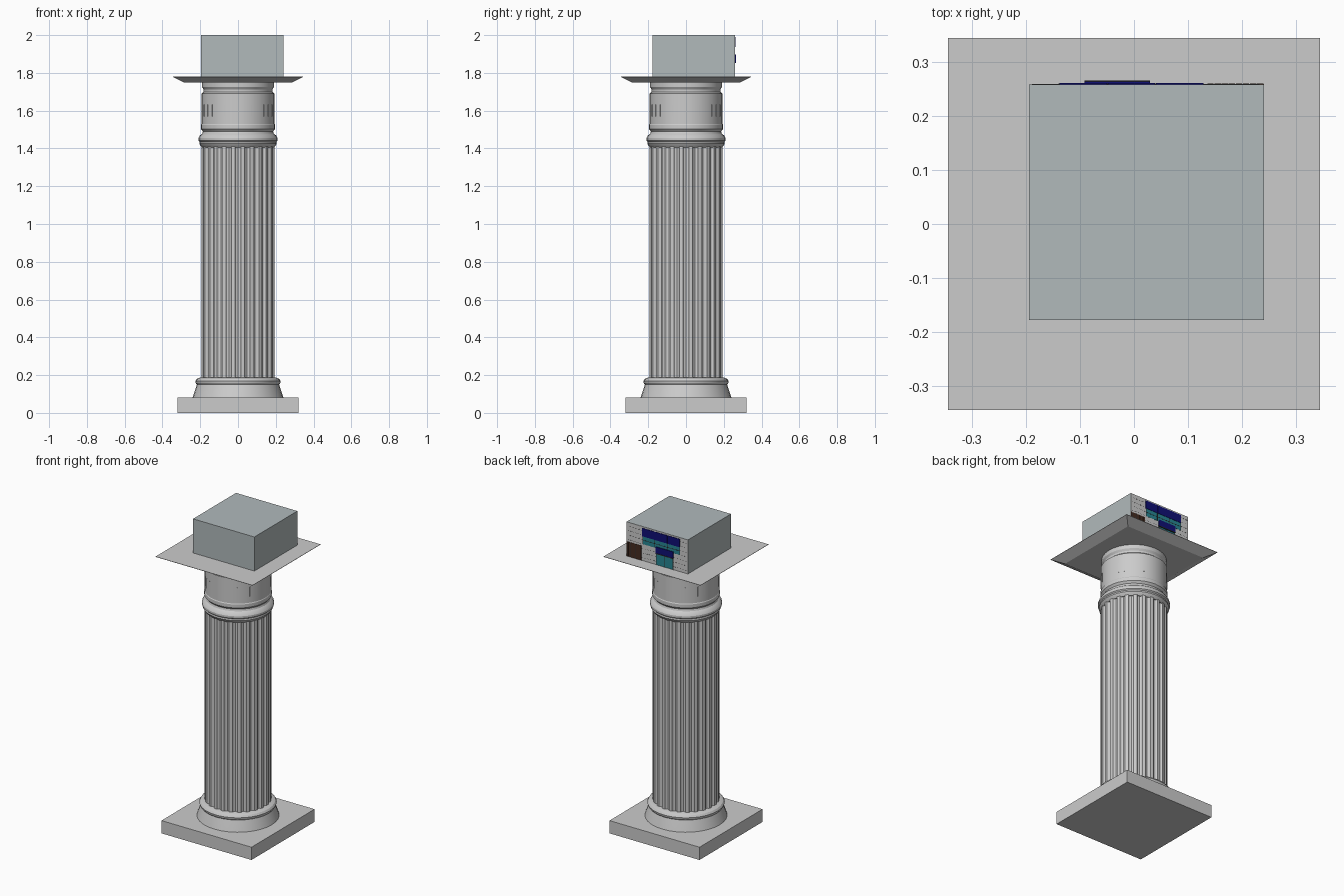
import bpy, bmesh, math

if "Cube" in bpy.data.objects:
    bpy.data.objects.remove(bpy.data.objects["Cube"])


def material(name, rgb):
    m = bpy.data.materials.new(name)
    m.diffuse_color = (*rgb, 1)
    m.use_nodes = True
    m.node_tree.nodes["Principled BSDF"].inputs["Base Color"].default_value = m.diffuse_color
    return m


WALL = material("pale_wall", (0.44, 0.49, 0.50))
BRICK = material("light_brick", (0.58, 0.60, 0.60))
NAVY = material("navy", (0.005, 0.005, 0.18))
TEAL = material("teal", (0.02, 0.24, 0.29))
BROWN = material("brown", (0.06, 0.025, 0.015))
DARK = material("dark", (0.03, 0.03, 0.03))


def finish(bm, name, mat=None, smooth=False):
    bmesh.ops.recalc_face_normals(bm, faces=bm.faces)
    me = bpy.data.meshes.new(name)
    bm.to_mesh(me)
    bm.free()
    ob = bpy.data.objects.new(name, me)
    bpy.context.collection.objects.link(ob)
    if mat:
        me.materials.append(mat)
    if smooth:
        bpy.ops.object.select_all(action='DESELECT')
        ob.select_set(True)
        bpy.context.view_layer.objects.active = ob
        bpy.ops.object.shade_smooth_by_angle(angle=math.radians(25))
    return ob


def loft(bm, rings):
    """Skin a stack of equal-length point rings and cap both ends."""
    vs = [[bm.verts.new(p) for p in r] for r in rings]
    n = len(vs[0])
    for a, b in zip(vs, vs[1:]):
        for i in range(n):
            j = (i + 1) % n
            bm.faces.new((a[i], a[j], b[j], b[i]))
    bm.faces.new(vs[0][::-1])
    bm.faces.new(vs[-1])


def boxes(name, spans, mat=None):
    """Boxes given as (x0, x1, y0, y1, z0, z1), joined in one object."""
    bm = bmesh.new()
    for x0, x1, y0, y1, z0, z1 in spans:
        loft(bm, [[(x0, y0, z), (x1, y0, z), (x1, y1, z), (x0, y1, z)] for z in (z0, z1)])
    return finish(bm, name, mat)


def lathe(name, profile, n=32):
    bm = bmesh.new()
    loft(bm, [[(r * math.cos(2 * math.pi * i / n), r * math.sin(2 * math.pi * i / n), z)
               for i in range(n)] for r, z in profile])
    return finish(bm, name, smooth=True)


# Square plinth and round base moulding
boxes("plinth", [(-.32, .32, -.32, .32, 0, .082)])
lathe("base_moulding", [(.24, .082), (.228, .12), (.218, .15), (.224, .158),
                        (.226, .168), (.218, .18), (.2, .188)])

# Fluted shaft: flat fillets with shallow scooped channels
bm = bmesh.new()
FLUTES = 24
outline = []
for k in range(FLUTES):
    for t, r in ((-.5, .194), (-.3, .194), (-.2, .186), (0, .182), (.2, .186), (.3, .194)):
        a = 2 * math.pi * (k + t) / FLUTES
        outline.append((r * math.cos(a), r * math.sin(a)))
loft(bm, [[(x, y, z) for x, y in outline] for z in (.182, 1.412)])
finish(bm, "fluted_shaft")

# Collar, drum and neck of the capital
lathe("capital_collar", [(.19, 1.405), (.197, 1.412), (.205, 1.425), (.203, 1.435), (.21, 1.442),
                         (.21, 1.455), (.203, 1.468), (.19, 1.478), (.186, 1.49), (.197, 1.503),
                         (.197, 1.525), (.194, 1.53), (.194, 1.69), (.182, 1.7),
                         (.182, 1.712), (.19, 1.724), (.19, 1.752)])

# Groups of thin upright ribs on the four diagonals of the drum
bm = bmesh.new()
for q in range(4):
    for k in range(-2, 3):
        a = math.radians(45 + 90 * q + 11.25 * k)
        c, s = math.cos(a), math.sin(a)
        quad = [(.19, -.0025), (.196, -.0025), (.196, .0025), (.19, .0025)]
        loft(bm, [[(r * c - t * s, r * s + t * c, z) for r, t in quad] for z in (1.57, 1.632)])
finish(bm, "drum_ribs")

# Flared square slab
bm = bmesh.new()
loft(bm, [[(-h, -h, z), (h, -h, z), (h, h, z), (-h, h, z)]
          for h, z in ((.285, 1.748), (.345, 1.779), (.345, 1.781))])
finish(bm, "flared_slab")

# Small building on top
X0, X1, Y = -.195, .241, .2585
boxes("building", [(X0, X1, -.178, Y, 1.78, 2.0)], WALL)
boxes("brick_front", [(X0, X1, Y - .002, Y + .0005, 1.78, 1.999)], BRICK)

# Dashed mortar lines on the back facade
dashes = []
for row in range(7):
    z = 1.8 + row * .029
    x = X0 + .006 + (row % 2) * .01
    while x < X1 - .015:
        dashes.append((x, x + .013, Y, Y + .0009, z, z + .002))
        x += .021
boxes("mortar_lines", dashes, DARK)

# Wooden gate made of slats
boxes("gate_backing", [(.135, X1, Y, Y + .001, 1.78, 1.873)], DARK)
boxes("gate_slats", [(.136 + i * .0132, .136 + i * .0132 + .0118, Y, Y + .002, 1.78, 1.875)
                     for i in range(8)], BROWN)

# Glazing, door and frames
boxes("shop_windows", [(-.14, .127, Y, Y + .0015, 1.888, 1.94),
                       (-.092, .03, Y, Y + .0015, 1.78, 1.86)], TEAL)
boxes("window_frames", [(x - .002, x + .002, Y, Y + .0022, 1.888, 1.94) for x in (-.138, -.05, .04, .125)]
      + [(x - .002, x + .002, Y, Y + .0022, 1.78, 1.86) for x in (-.09, -.031, .028)]
      + [(-.14, .127, Y, Y + .0022, 1.912, 1.915)], DARK)

# Upper fascia panels and door canopy
boxes("upper_fascia", [(x, x + .0875, Y, Y + .0035, 1.938, 1.99) for x in (-.138, -.0485, .041)], NAVY)
boxes("door_canopy", [(-.092, .03, Y, Y + .006, 1.855, 1.897)], NAVY)
boxes("canopy_trim", [(-.092, .03, Y, Y + .0075, 1.852, 1.857)], DARK)
